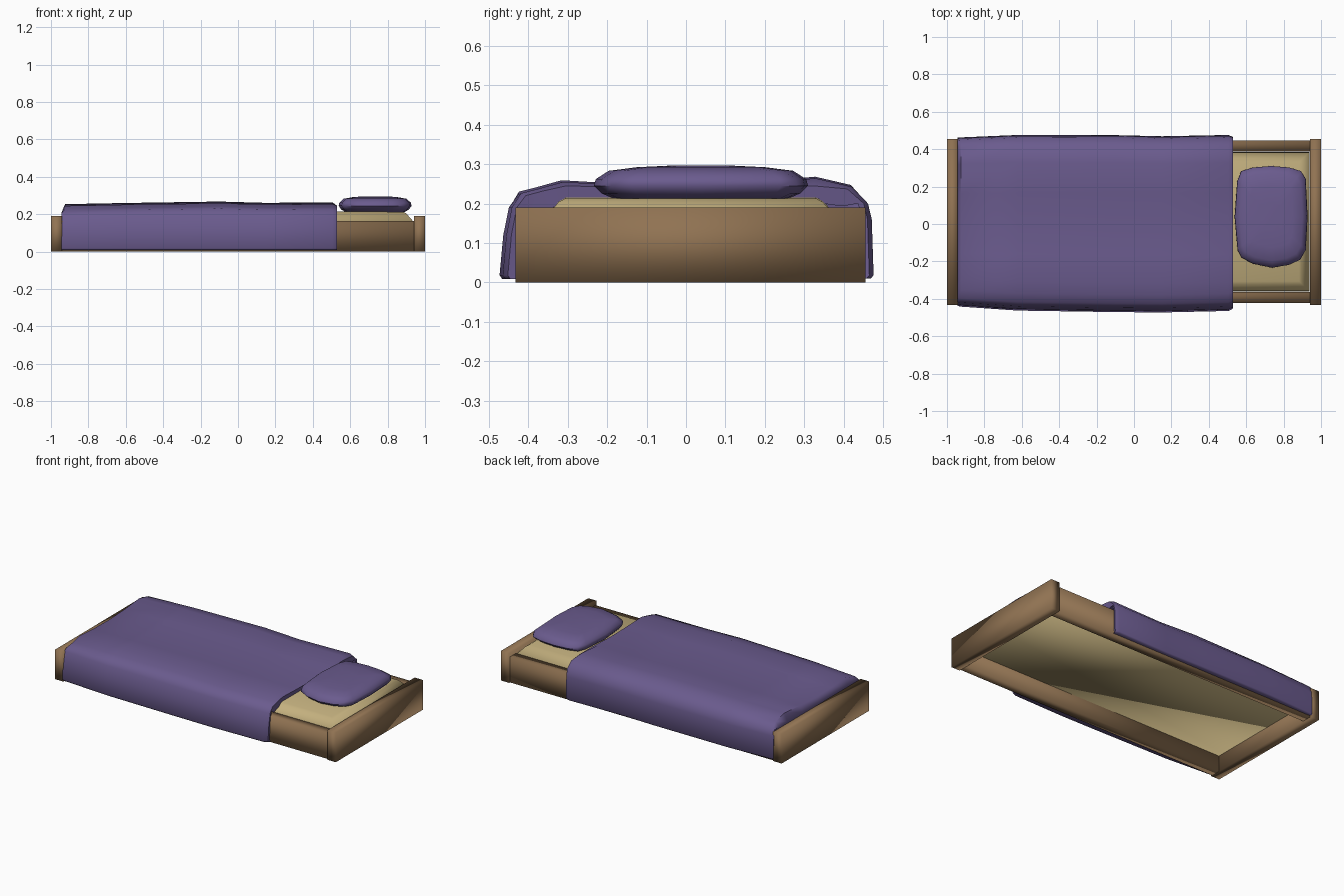
import bpy, bmesh, math

if "Cube" in bpy.data.objects:
    bpy.data.objects.remove(bpy.data.objects["Cube"])

CY = 0.012  # bed's centre line in y


def material(name, rgb):
    m = bpy.data.materials.new(name)
    m.diffuse_color = (*rgb, 1)
    m.use_nodes = True
    m.node_tree.nodes["Principled BSDF"].inputs["Base Color"].default_value = m.diffuse_color
    return m


wood = material("brown wood", (0.28, 0.17, 0.085))
cream = material("cream mattress", (0.55, 0.435, 0.21))
purple = material("purple cloth", (0.145, 0.105, 0.27))


def make(name, bm, mat, angle):
    bmesh.ops.recalc_face_normals(bm, faces=bm.faces[:])
    me = bpy.data.meshes.new(name)
    bm.to_mesh(me)
    bm.free()
    me.materials.append(mat)
    ob = bpy.data.objects.new(name, me)
    bpy.context.collection.objects.link(ob)
    bpy.ops.object.select_all(action='DESELECT')
    ob.select_set(True)
    bpy.context.view_layer.objects.active = ob
    bpy.ops.object.shade_smooth_by_angle(angle=math.radians(angle))
    return ob


def box(name, x0, x1, y0, y1, z0, z1, mat):
    bm = bmesh.new()
    bmesh.ops.create_cube(bm, size=1)
    for v in bm.verts:
        v.co = ((x0 + x1) / 2 + v.co.x * (x1 - x0),
                (y0 + y1) / 2 + v.co.y * (y1 - y0),
                (z0 + z1) / 2 + v.co.z * (z1 - z0))
    return make(name, bm, mat, 180)  # softly shaded boards


def loft(rings, closed=True, cap_start=False, cap_end=False):
    bm = bmesh.new()
    rows = [[bm.verts.new(p) for p in r] for r in rings]
    n = len(rows[0])
    for a, b in zip(rows, rows[1:]):
        for i in range(n if closed else n - 1):
            j = (i + 1) % n
            bm.faces.new((a[i], a[j], b[j], b[i]))
    if cap_start:
        bm.faces.new(rows[0][::-1])
    if cap_end:
        bm.faces.new(rows[-1])
    return bm


# Wooden frame
box("headboard", 0.94, 1.0, -0.433, 0.455, 0, 0.19, wood)
box("footboard", -1.0, -0.94, -0.433, 0.455, 0, 0.19, wood)
for name, s in (("front_rail", -1), ("back_rail", 1)):
    a, b = sorted((CY + s * 0.375, CY + s * 0.435))
    box(name, -0.94, 0.94, a, b, 0, 0.165, wood)

# Mattress: closed slab with sloped top edges, slightly lower at the head
rings = []
for z, d, drop in ((0.10, 0, 0), (0.165, 0.004, 0), (0.21, 0.038, 0.006), (0.223, 0.055, 0.010)):
    x, y = 0.938 - d, 0.373 - d
    h = z - drop
    rings.append([(-x, CY - y, z), (x, CY - y, h), (x, CY + y, h), (-x, CY + y, z)])
make("mattress", loft(rings, cap_start=True, cap_end=True), cream, 180)

# Blanket: draped cross-section swept along the bed, hems tucked inwards
# profile: (fraction of front or back width, height)
profile = [(-0.91, 0.008), (-0.985, 0.008), (-1, 0.018), (-0.98, 0.12), (-0.95, 0.19),
           (-0.90, 0.226), (-0.80, 0.238), (-0.67, 0.255), (-0.35, 0.246), (0.0, 0.243),
           (0.35, 0.250), (0.69, 0.264), (0.88, 0.243), (0.97, 0.20), (0.99, 0.16),
           (1, 0.018), (0.985, 0.010), (0.935, 0.010)]
# stations: x, front width, back width, top lift, top limit
stations = [(-0.939, 0.422, 0.446, -0.012, 0.17), (-0.945, 0.438, 0.461, -0.012, 0.205),
            (-0.925, 0.442, 0.463, -0.010, 1),
            (-0.62, 0.463, 0.476, -0.004, 1), (-0.10, 0.471, 0.475, 0.004, 1),
            (0.15, 0.473, 0.469, -0.003, 1), (0.505, 0.465, 0.476, 0.0, 1),
            (0.53, 0.452, 0.465, -0.006, 0.245), (0.525, 0.430, 0.450, -0.05, 0.205)]
rings = []
for x, f, b, lift, lim in stations:
    rings.append([(x, k * (f if k < 0 else b),
                   min(z + lift * (z > 0.2), lim)) for k, z in profile])
make("blanket", loft(rings, closed=False), purple, 60)

# Pillow: rounded-square outline stacked in puffed layers
outline = [(-0.82, -0.80), (-0.5, -0.92), (0.03, -1), (0.5, -0.94), (0.80, -0.84),
           (0.95, -0.65), (1, 0), (0.95, 0.75), (0.82, 0.90), (0.5, 0.97), (0.0, 1),
           (-0.5, 0.97), (-0.82, 0.90), (-0.93, 0.7), (-1, 0), (-0.92, -0.65)]
rings = []
for z, s in ((0.207, 0.5), (0.213, 0.82), (0.226, 0.93), (0.245, 1), (0.262, 0.98),
             (0.283, 0.86), (0.292, 0.6), (0.296, 0.3)):
    rings.append([(0.733 + 0.195 * s * u, 0.038 + 0.272 * s * v, z) for u, v in outline])
make("pillow", loft(rings, cap_start=True, cap_end=True), purple, 60)
